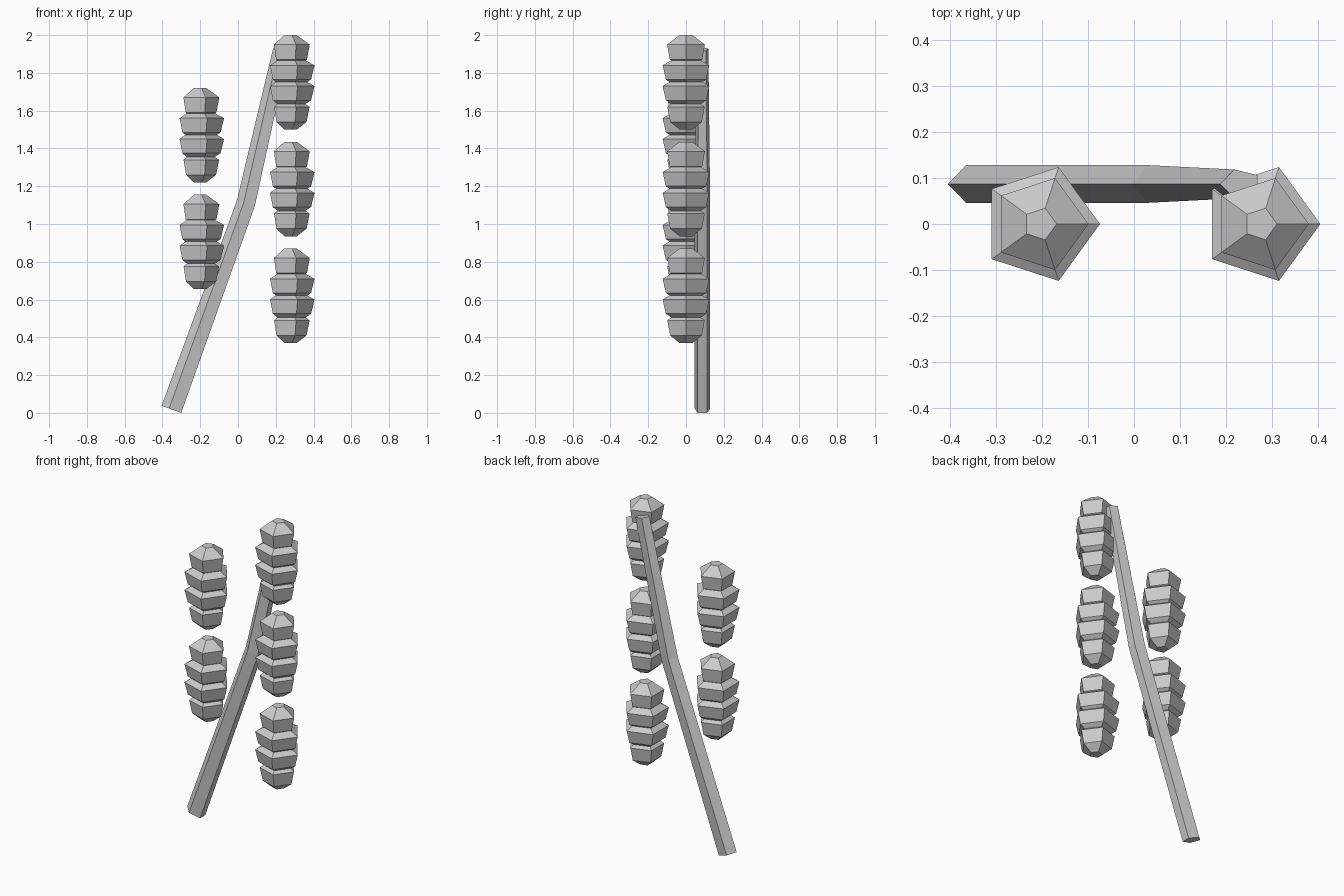
import bpy, bmesh, math
from mathutils import Vector

cube = bpy.data.objects.get("Cube")
if cube:
    bpy.data.objects.remove(cube, do_unlink=True)

SIDES = 5
grey = bpy.data.materials.new("light_grey")
grey.use_nodes = True
colour = (0.6, 0.6, 0.6, 1)
grey.diffuse_color = colour
grey.node_tree.nodes["Principled BSDF"].inputs["Base Color"].default_value = colour


def loft(name, rings):
    """Skin a stack of rings, closing both ends."""
    bm = bmesh.new()
    loops = [[bm.verts.new(p) for p in ring] for ring in rings]
    for low, high in zip(loops, loops[1:]):
        for i in range(SIDES):
            j = (i + 1) % SIDES
            bm.faces.new((low[i], low[j], high[j], high[i]))
    bm.faces.new(loops[0])
    bm.faces.new(loops[-1])
    bmesh.ops.recalc_face_normals(bm, faces=bm.faces)
    mesh = bpy.data.meshes.new(name)
    bm.to_mesh(mesh)
    bm.free()
    mesh.materials.append(grey)
    obj = bpy.data.objects.new(name, mesh)
    bpy.context.collection.objects.link(obj)
    return obj


def ring(centre, across, ru, rv, start=0):
    """Pentagon spanned by the across direction and the y axis."""
    out = []
    for i in range(SIDES):
        a = start + i * math.tau / SIDES
        out.append(centre + across * ru * math.cos(a) + Vector((0, rv * math.sin(a), 0)))
    return out


# Segmented bud: (radius, depth below the tip)
bud_profile = [
    (0.036, 0.0), (0.105, 0.05), (0.09, 0.13), (0.083, 0.134),
    (0.13, 0.16), (0.112, 0.235), (0.092, 0.248),
    (0.13, 0.27), (0.112, 0.345), (0.082, 0.365),
    (0.104, 0.38), (0.088, 0.46), (0.036, 0.5),
]


def bud(name, x, top):
    rings = [ring(Vector((x, 0, top - d)), Vector((1, 0, 0)), r, r)
             for r, d in bud_profile]
    loft(name, rings)


# Two columns of buds
SPACING = 0.565
for side, x, top, count in (("left", 0.275, 2.0, 3), ("right", -0.204, 1.72, 2)):
    for k in range(count):
        bud(f"{side}_bud_{k + 1}", x, top - k * SPACING)

# Bent stem behind the buds: x, z, tilt, half width, half depth
stem_path = [
    (-0.347, 0.017, 19.5, 0.061, 0.043),
    (0.047, 1.11, 16, 0.055, 0.043),
    (0.232, 1.925, 13, 0.046, 0.033),
]
stem_rings = []
for x, z, tilt, ru, rv in stem_path:
    t = math.radians(tilt)
    across = Vector((math.cos(t), 0, -math.sin(t)))
    stem_rings.append(ring(Vector((x, 0.087, z)), across, ru, rv, math.pi))
loft("stem", stem_rings)
